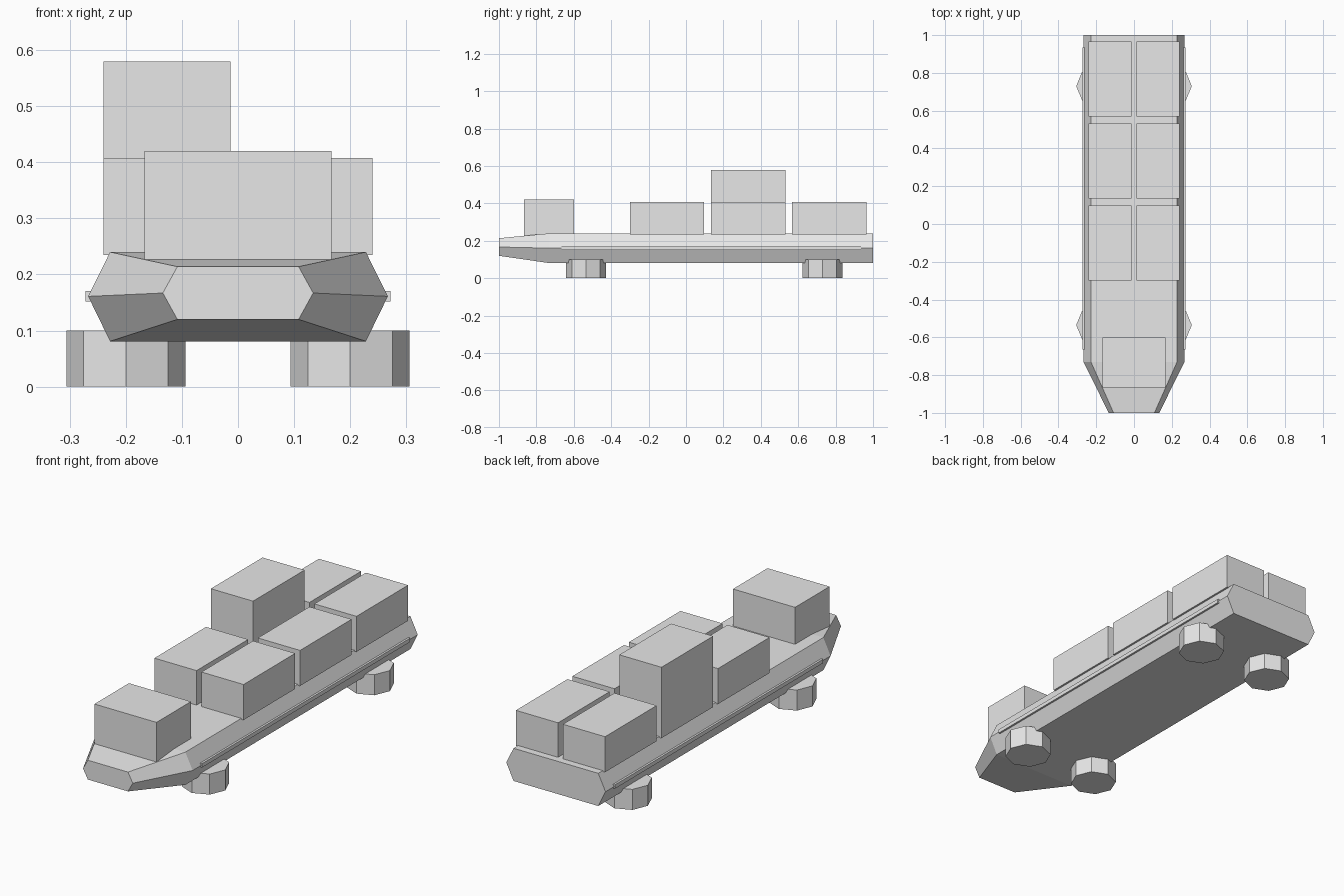
import bpy
import bmesh
import math

cube = bpy.data.objects.get("Cube")
if cube:
    bpy.data.objects.remove(cube, do_unlink=True)

grey = bpy.data.materials.new("light_grey")
grey.use_nodes = True
grey.diffuse_color = (0.8, 0.8, 0.8, 1)
grey.node_tree.nodes["Principled BSDF"].inputs["Base Color"].default_value = (0.8, 0.8, 0.8, 1)


def finish(name, bm):
    bmesh.ops.recalc_face_normals(bm, faces=bm.faces)
    mesh = bpy.data.meshes.new(name)
    bm.to_mesh(mesh)
    bm.free()
    mesh.materials.append(grey)
    obj = bpy.data.objects.new(name, mesh)
    bpy.context.collection.objects.link(obj)
    return obj


def box(name, x, y, z):
    """Box from (low, high) ranges on each axis."""
    bm = bmesh.new()
    bmesh.ops.create_cube(bm, size=1)
    for v in bm.verts:
        for i, (low, high) in enumerate((x, y, z)):
            v.co[i] = high if v.co[i] > 0 else low
    return finish(name, bm)


def section(bm, y, edge, middle, top, waist, bottom):
    """Six-sided hull cross-section, symmetric in x."""
    half = [(edge, top), (middle, waist), (edge, bottom)]
    ring = half + [(-x, z) for x, z in reversed(half)]
    return [bm.verts.new((x, y, z)) for x, z in ring]


# Hull: tapered bow, straight body, flat stern
bm = bmesh.new()
rings = [
    section(bm, -1, 0.108, 0.134, 0.214, 0.167, 0.12),
    section(bm, -0.73, 0.228, 0.267, 0.24, 0.161, 0.081),
    section(bm, 1, 0.228, 0.267, 0.24, 0.161, 0.081),
]
for a, b in zip(rings, rings[1:]):
    for i in range(len(a)):
        j = (i + 1) % len(a)
        bm.faces.new((a[i], a[j], b[j], b[i]))
bm.faces.new(rings[0])
bm.faces.new(rings[-1])
finish("hull", bm)

# Cabin on the bow
box("cabin", (-0.167, 0.167), (-0.865, -0.6), (0.22, 0.42))

for side, s in (("left", 1), ("right", -1)):
    # Side rail along the widest line of the hull
    box(f"{side}_side_rail", sorted((s * 0.257, s * 0.272)), (-0.665, 0.935), (0.152, 0.171))

    # Row of cargo containers
    xs = sorted((s * 0.013, s * 0.24))
    for i in range(3):
        y = -0.3 + 0.434 * i
        box(f"{side}_container_{i + 1}", xs, (y, y + 0.397), (0.235, 0.408))
        if s < 0 and i == 1:
            box("stacked_container", xs, (y, y + 0.397), (0.408, 0.58))

    # Octagonal feet with corners on the axes
    for end, y in (("front", -0.535), ("back", 0.73)):
        bm = bmesh.new()
        bmesh.ops.create_cone(bm, cap_ends=True, segments=8,
                              radius1=0.106, radius2=0.106, depth=0.1)
        bmesh.ops.translate(bm, verts=bm.verts, vec=(s * 0.2, y, 0.05))
        finish(f"{end}_{side}_foot", bm)
